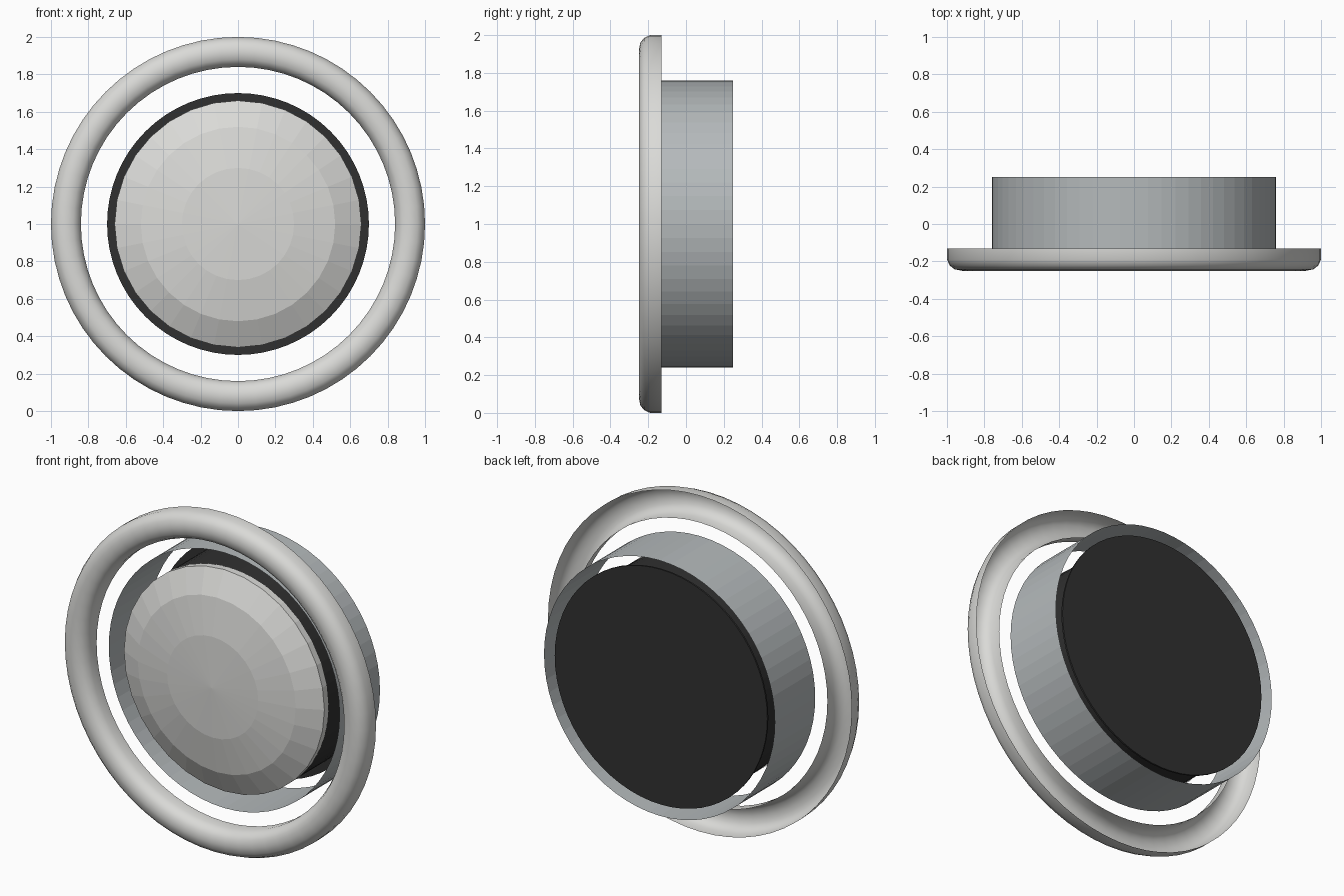
import bpy, bmesh, math

if "Cube" in bpy.data.objects:
    bpy.data.objects.remove(bpy.data.objects["Cube"])


def material(name, rgb):
    m = bpy.data.materials.new(name)
    m.diffuse_color = (*rgb, 1)
    m.use_nodes = True
    m.node_tree.nodes["Principled BSDF"].inputs["Base Color"].default_value = m.diffuse_color
    return m


def lathe(name, profile, segments, mat, smooth=None):
    """Revolve (radius, y) points about the front-back axis at z = 1."""
    bm = bmesh.new()
    rings = []
    for r, y in profile:
        count = segments if r > 0 else 1
        rings.append([bm.verts.new((r * math.cos(2 * math.pi * i / segments), y,
                                    1 + r * math.sin(2 * math.pi * i / segments)))
                      for i in range(count)])
    for a, b in zip(rings, rings[1:]):
        for i in range(segments):
            j = (i + 1) % segments
            if len(a) == 1:
                bm.faces.new((a[0], b[j], b[i]))
            elif len(b) == 1:
                bm.faces.new((a[i], a[j], b[0]))
            else:
                bm.faces.new((a[i], a[j], b[j], b[i]))
    mesh = bpy.data.meshes.new(name)
    bm.to_mesh(mesh)
    bm.free()
    mesh.materials.append(mat)
    obj = bpy.data.objects.new(name, mesh)
    bpy.context.collection.objects.link(obj)
    if smooth:
        bpy.context.view_layer.objects.active = obj
        obj.select_set(True)
        bpy.ops.object.shade_smooth_by_angle(angle=math.radians(smooth))
        obj.select_set(False)
    return obj


white = material("warm_white", (0.70, 0.70, 0.68))
steel = material("blue_grey_metal", (0.46, 0.49, 0.50))
dark = material("dark_grey", (0.03, 0.03, 0.03))

# Rounded trim ring, hollow at the back
lathe("trim_ring",
      [(1, -0.13), (1, -0.19), (0.985, -0.222), (0.96, -0.242), (0.92, -0.25),
       (0.88, -0.242), (0.855, -0.222), (0.84, -0.19), (0.84, -0.13)],
      64, white, 40)

# Open sleeve behind the ring
lathe("sleeve", [(0.76, 0.25), (0.76, -0.13)], 64, steel)

# Dark back plate and the drum that carries the lens
lathe("back_housing",
      [(0, 0.235), (0.70, 0.235), (0.70, 0.225), (0.655, 0.225), (0.655, -0.10)],
      64, dark)

# Shallow faceted dome lens with a short rim
lathe("lens",
      [(0.66, -0.09), (0.66, -0.13), (0.52, -0.20), (0.30, -0.238), (0, -0.25)],
      32, white)
